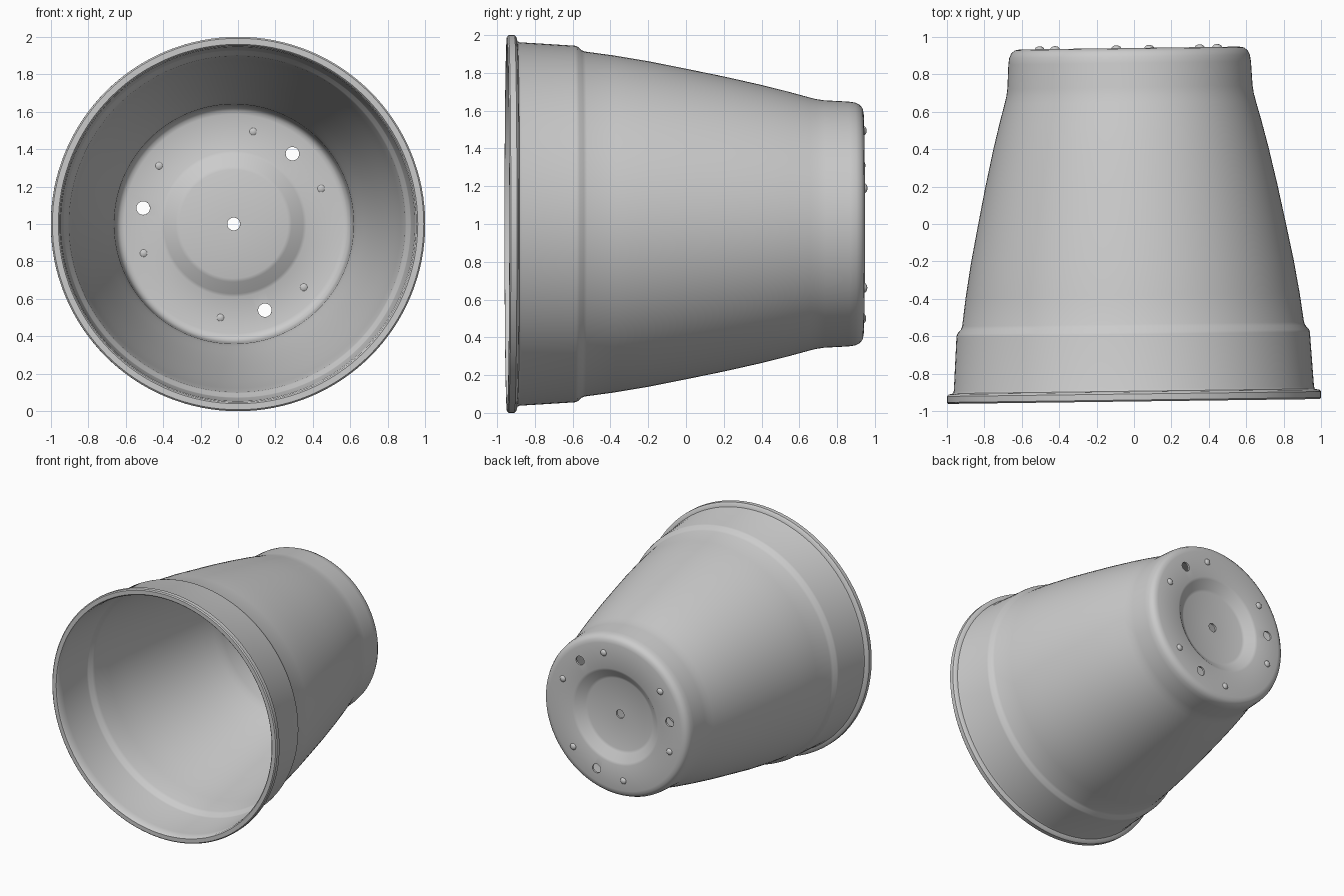
import bpy, bmesh, math
from mathutils import Matrix, Vector

if "Cube" in bpy.data.objects:
    bpy.data.objects.remove(bpy.data.objects["Cube"])

SEG = 128
TILT = Matrix.Translation((-0.012, 0, 1.0)) @ Matrix.Rotation(0.013, 4, 'Z')


def finish(bm, name):
    bmesh.ops.recalc_face_normals(bm, faces=bm.faces)
    me = bpy.data.meshes.new(name)
    bm.to_mesh(me)
    bm.free()
    ob = bpy.data.objects.new(name, me)
    bpy.context.collection.objects.link(ob)
    return ob


def lathe(name, profile):
    """Spin a closed (radius, y) loop around the y axis."""
    bm = bmesh.new()
    rings = []
    for i in range(SEG):
        a = 2 * math.pi * i / SEG
        rings.append([bm.verts.new((r * math.cos(a), y, r * math.sin(a))) for r, y in profile])
    n = len(profile)
    for i in range(SEG):
        p, q = rings[i], rings[(i + 1) % SEG]
        for j in range(n):
            k = (j + 1) % n
            bm.faces.new((p[j], p[k], q[k], q[j]))
    return finish(bm, name)


def polar(r, deg, y):
    a = math.radians(deg)
    return Vector((r * math.cos(a), y, r * math.sin(a)))


# Pot shell: outside from rim to base, then inside back to the rim
outer = [(0.992, -0.948), (1.0, -0.94), (1.0, -0.908), (0.99, -0.898), (0.967, -0.893),
         (0.962, -0.88), (0.944, -0.59), (0.94, -0.575), (0.92, -0.553), (0.913, -0.535),
         (0.892, -0.38), (0.862, -0.2), (0.822, 0.0), (0.781, 0.2), (0.736, 0.4),
         (0.701, 0.54), (0.671, 0.65), (0.661, 0.69), (0.655, 0.73), (0.648, 0.86),
         (0.643, 0.895), (0.631, 0.92), (0.612, 0.935), (0.585, 0.94),
         (0.385, 0.94), (0.365, 0.933), (0.305, 0.885), (0.285, 0.878), (0.034, 0.878)]
inner = [(0.034, 0.863), (0.29, 0.863), (0.31, 0.869), (0.372, 0.918), (0.39, 0.925),
         (0.585, 0.925), (0.605, 0.92), (0.621, 0.906), (0.63, 0.88), (0.633, 0.86),
         (0.64, 0.73), (0.646, 0.69), (0.656, 0.65), (0.686, 0.54), (0.721, 0.4),
         (0.766, 0.2), (0.807, 0.0), (0.847, -0.2), (0.877, -0.38), (0.898, -0.535),
         (0.905, -0.558), (0.925, -0.58), (0.929, -0.595), (0.946, -0.88), (0.952, -0.94),
         (0.96, -0.948)]
pot = lathe("pot", outer + inner)

# Three drain holes around the floor
bm = bmesh.new()
for deg in (50, 170, 290):
    m = Matrix.Translation(polar(0.49, deg, 0.93)) @ Matrix.Rotation(math.pi / 2, 4, 'X')
    bmesh.ops.create_cone(bm, cap_ends=True, segments=32, radius1=0.036, radius2=0.036,
                          depth=0.1, matrix=m)
cutter = finish(bm, "drain_cutter")
cutter.hide_render = True
mod = pot.modifiers.new("drain_holes", 'BOOLEAN')
mod.operation = 'DIFFERENCE'
mod.solver = 'EXACT'
mod.object = cutter
bpy.context.view_layer.objects.active = pot
bpy.ops.object.modifier_apply(modifier=mod.name)
bpy.data.objects.remove(cutter, do_unlink=True)

# Six small rounded feet, one on each side of every drain hole
bm = bmesh.new()
for hole in (50, 170, 290):
    for side in (-28, 28):
        m = Matrix.Translation(polar(0.505, hole + side, 0.937)) @ Matrix.Diagonal((1, 0.7, 1, 1))
        bmesh.ops.create_uvsphere(bm, u_segments=20, v_segments=12, radius=0.026, matrix=m)
feet = finish(bm, "feet")

# Slight lean of the lying pot, smooth shading
for ob in (pot, feet):
    ob.data.transform(TILT)
    bpy.ops.object.select_all(action='DESELECT')
    ob.select_set(True)
    bpy.context.view_layer.objects.active = ob
    bpy.ops.object.shade_smooth_by_angle(angle=math.radians(40))
